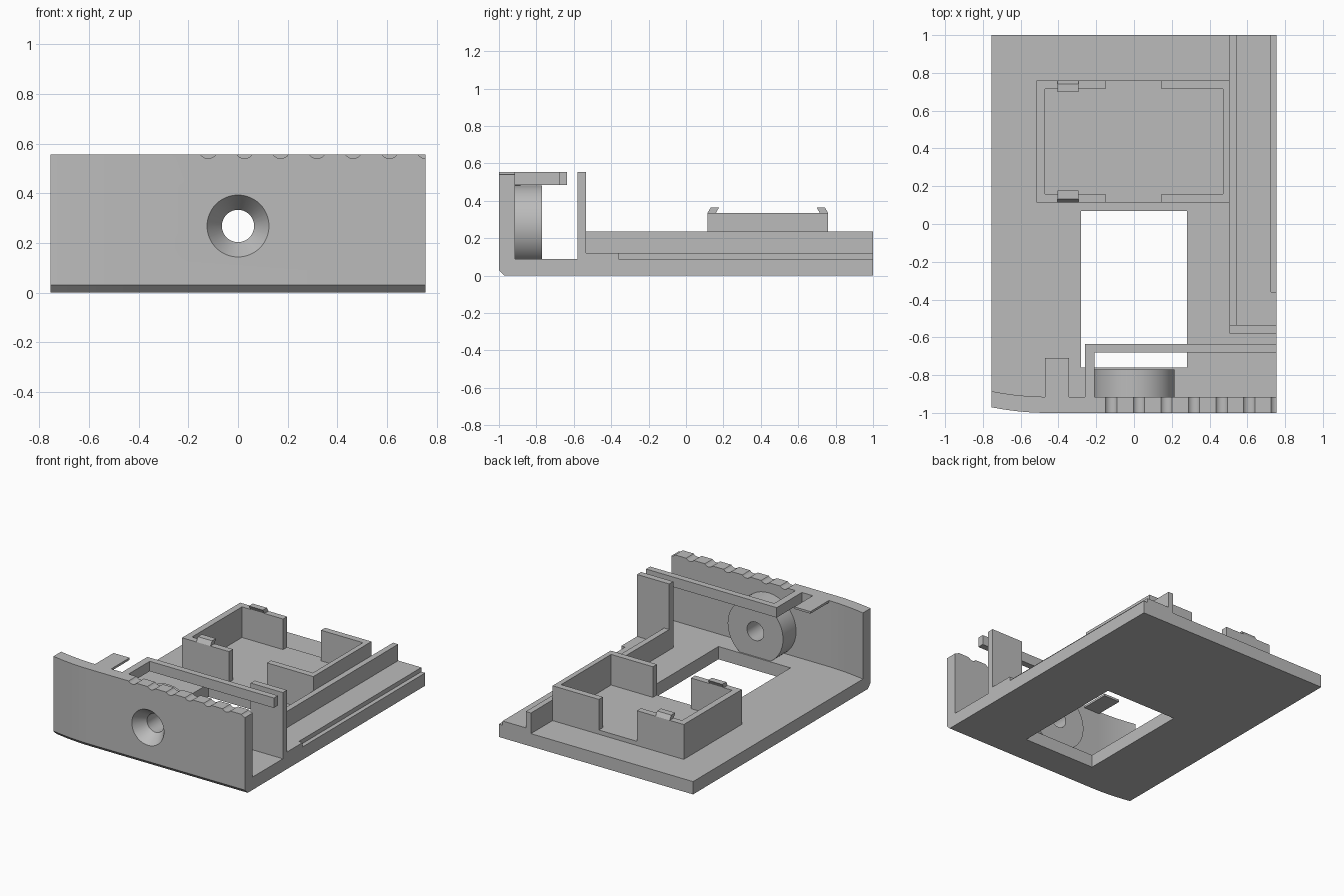
import bpy
import bmesh
from math import pi
from mathutils import Matrix

old = bpy.data.objects.get("Cube")
if old:
    bpy.data.objects.remove(old, do_unlink=True)

gray = bpy.data.materials.new("plain_gray")
gray.use_nodes = True
COLOR = (0.5, 0.5, 0.5, 1)
gray.diffuse_color = COLOR
gray.node_tree.nodes["Principled BSDF"].inputs["Base Color"].default_value = COLOR


def finish(name, bm):
    bmesh.ops.recalc_face_normals(bm, faces=bm.faces)
    mesh = bpy.data.meshes.new(name)
    bm.to_mesh(mesh)
    bm.free()
    mesh.materials.append(gray)
    obj = bpy.data.objects.new(name, mesh)
    bpy.context.collection.objects.link(obj)
    return obj


def loft(name, rings):
    """Skin matching rings of points and cap both ends."""
    bm = bmesh.new()
    loops = [[bm.verts.new(p) for p in ring] for ring in rings]
    n = len(loops[0])
    for a, b in zip(loops, loops[1:]):
        for i in range(n):
            j = (i + 1) % n
            bm.faces.new((a[i], a[j], b[j], b[i]))
    bm.faces.new(loops[0])
    bm.faces.new(loops[-1])
    return finish(name, bm)


def prism(name, outline, z0, z1):
    return loft(name, [[(x, y, z) for x, y in outline] for z in (z0, z1)])


def box(name, x0, x1, y0, y1, z0, z1):
    return prism(name, [(x0, y0), (x1, y0), (x1, y1), (x0, y1)], z0, z1)


def rods(name, centers, z, y0, y1, r0, r1, sides=64):
    """Round bars or cones running along y, in one mesh."""
    bm = bmesh.new()
    for x in centers:
        m = Matrix.Translation((x, (y0 + y1) / 2, z)) @ Matrix.Rotation(-pi / 2, 4, "X")
        bmesh.ops.create_cone(bm, cap_ends=True, segments=sides, radius1=r0,
                              radius2=r1, depth=y1 - y0, matrix=m)
    return finish(name, bm)


def boolean(target, tool, mode="DIFFERENCE"):
    tool.hide_render = True
    mod = target.modifiers.new("cut", "BOOLEAN")
    mod.operation, mod.solver, mod.object = mode, "EXACT", tool
    bpy.context.view_layer.objects.active = target
    bpy.ops.object.modifier_apply(modifier=mod.name)
    bpy.data.objects.remove(tool, do_unlink=True)


W = 0.755       # half width
FLOOR = 0.09    # plate thickness
LEDGE = 0.12
TOP = 0.555


def front_curve(y):
    """Front line that sweeps back toward the -x end."""
    steps = 10
    pts = [(-W + 0.3 * i / steps, y + 0.03 * (1 - i / steps) ** 2) for i in range(steps + 1)]
    return pts + [(W, y)]


# Base plate with chamfered front edge and window
def plate_ring(y, z):
    return [(px, py, z) for px, py in front_curve(y) + [(W, 1), (-W, 1)]]


plate = loft("base_plate", [plate_ring(-0.97, 0), plate_ring(-1, 0.03), plate_ring(-1, FLOOR)])
boolean(plate, box("window_cutter", -0.28, 0.28, -0.76, 0.07, -0.1, 0.2))

# Front wall with round boss, countersunk hole and grip notches
wall = prism("front_wall", front_curve(-1) + front_curve(-0.915)[::-1], FLOOR, TOP)
HOLE_Z = 0.268
boss = rods("boss", [0], HOLE_Z, -0.95, -0.77, 0.215, 0.215)
boolean(wall, boss, "UNION")
boolean(wall, rods("hole_cutter", [0], HOLE_Z, -1.1, -0.7, 0.065, 0.065))
boolean(wall, rods("countersink_cutter", [0], HOLE_Z, -1.001, -0.915, 0.1255, 0.064))
notches = [-0.12 + 0.146 * i for i in range(7)]
boolean(wall, rods("notch_cutter", notches, TOP + 0.0225, -1.1, -0.8, 0.0375, 0.0375, 40))

# Hanging arm and small tab behind the wall top
prism("latch_arm", [(-0.26, -0.915), (-0.21, -0.915), (-0.21, -0.68), (W, -0.68),
                    (W, -0.635), (-0.26, -0.635)], 0.485, TOP)
box("wall_tab", -0.47, -0.345, -0.915, -0.71, TOP - 0.015, TOP)

# Tall post, side rail and stepped ledge along the +x edge
box("rail_post", 0.505, W, -0.58, -0.535, FLOOR, TOP)
box("side_rail", 0.505, 0.545, -0.535, 1, FLOOR, 0.235)
prism("side_ledge", [(0.545, -0.535), (W, -0.535), (W, -0.36), (0.725, -0.36),
                     (0.725, 1), (0.545, 1)], FLOOR, LEDGE)

# Tray: raised floor, two end walls, four half walls
X0, X1, Y0, Y1, RIM = -0.515, 0.505, 0.115, 0.76, 0.335
T = 0.045
box("tray_floor", X0, X1, Y0, Y1, FLOOR, LEDGE)
box("tray_right_wall", X0, X0 + T, Y0, Y1, LEDGE, RIM)
box("tray_left_wall", 0.47, X1, Y0, Y1, LEDGE, RIM)
for label, ya, yb in (("front", Y0, Y0 + T), ("back", Y1 - T, Y1)):
    box(f"tray_{label}_right_wall", X0 + T, -0.15, ya, yb, LEDGE, RIM)
    box(f"tray_{label}_left_wall", 0.145, 0.47, ya, yb, LEDGE, RIM)

# Slanted snap clips leaning inward over the tray
for label, y, s in (("front", Y0, 1), ("back", Y1, -1)):
    section = [(0, RIM), (T, RIM), (0.062, RIM + 0.03), (0.018, RIM + 0.03)]
    loft(f"{label}_clip", [[(x, y + s * d, z) for d, z in section] for x in (-0.405, -0.295)])

# Smooth only the curved parts
for obj in (plate, wall):
    bpy.ops.object.select_all(action="DESELECT")
    obj.select_set(True)
    bpy.context.view_layer.objects.active = obj
    bpy.ops.object.shade_smooth_by_angle(angle=0.5)
